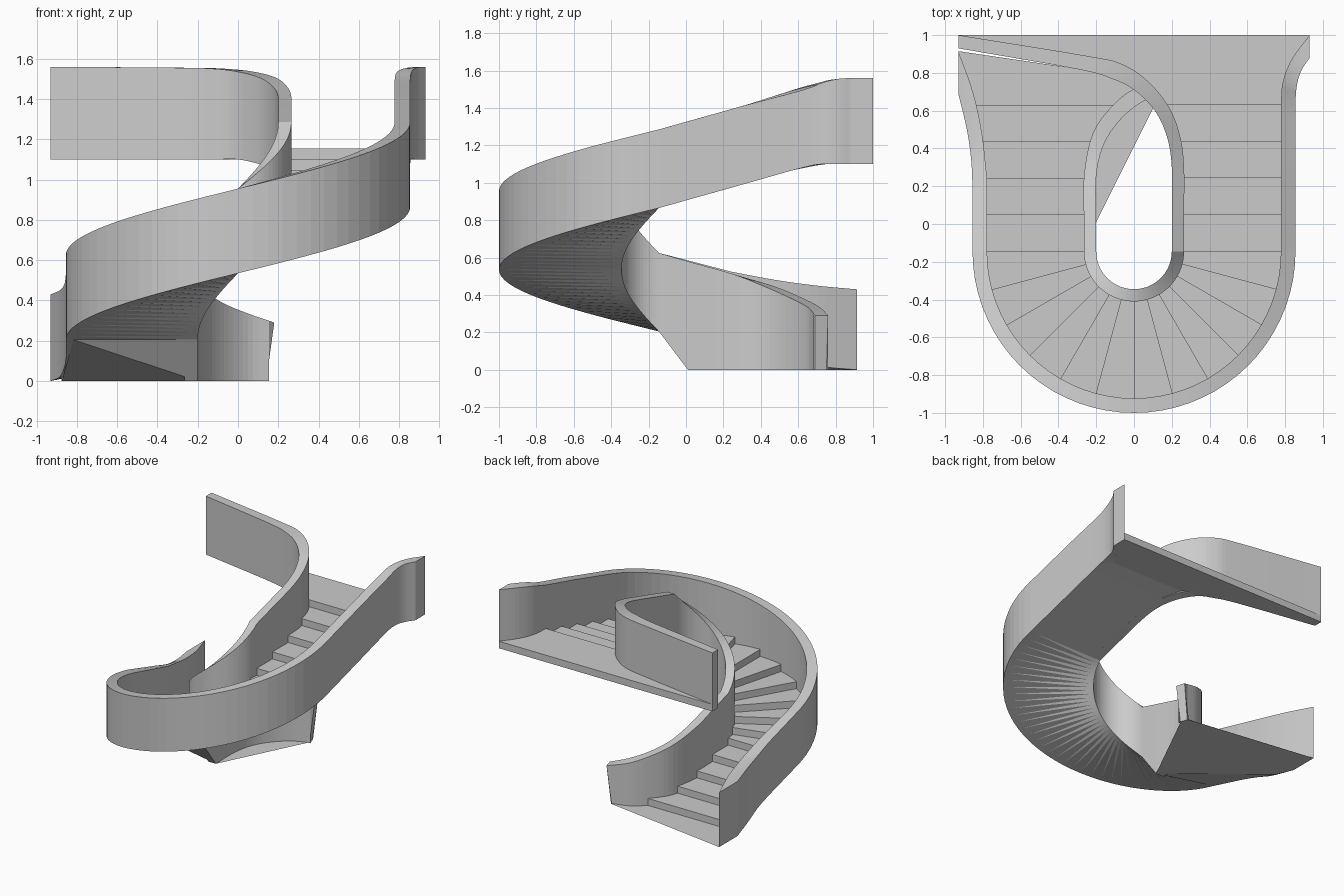
import bpy, bmesh, math
from mathutils import Vector

cube = bpy.data.objects.get("Cube")
if cube:
    bpy.data.objects.remove(cube)

CY = -0.145            # centre of the half-turn
RISE = 0.055           # height of one step
RUN = 0.194            # depth of a straight step
R_OUT, R_IN = (0.855, 0.778), (0.2, 0.265)   # wall face radii
SLOPE = RISE / RUN

mat = bpy.data.materials.new("plaster_grey")
mat.use_nodes = True
mat.diffuse_color = (0.6, 0.6, 0.6, 1)
mat.node_tree.nodes["Principled BSDF"].inputs["Base Color"].default_value = (0.6, 0.6, 0.6, 1)


def make(name, verts, faces, closed=False):
    me = bpy.data.meshes.new(name)
    me.from_pydata([tuple(v) for v in verts], [], faces)
    if closed:
        bm = bmesh.new()
        bm.from_mesh(me)
        bmesh.ops.recalc_face_normals(bm, faces=bm.faces[:])
        bm.to_mesh(me)
        bm.free()
    me.materials.append(mat)
    ob = bpy.data.objects.new(name, me)
    bpy.context.collection.objects.link(ob)
    return ob


def smooth(rows, n=5):
    """Catmull-Rom resampling of wall stations."""
    rows = [Vector(r) for r in rows]
    ext = [2 * rows[0] - rows[1]] + rows + [2 * rows[-1] - rows[-2]]
    out = []
    for a, b, c, d in zip(ext, ext[1:], ext[2:], ext[3:]):
        for k in range(n):
            t = k / n
            out.append(0.5 * (2 * b + (c - a) * t + (2 * a - 5 * b + 4 * c - d) * t * t
                              + (3 * b - a - 3 * c + d) * t ** 3))
    return out + [rows[-1]]


def half_turn(r, n=36):
    """Stations around the half-turn: two face points, bottom and top."""
    out = []
    for k in range(n + 1):
        a = math.pi * (1 + k / n)
        z = 0.205 + 0.66 * k / n
        out.append(Vector((r[0] * math.cos(a), CY + r[0] * math.sin(a),
                           r[1] * math.cos(a), CY + r[1] * math.sin(a), z, z + 0.42)))
    return out


def wall(name, rows, lean=0.0):
    verts, faces = [], []
    for ax, ay, bx, by, zb, zt in rows:
        zb = max(zb, 0)
        verts += [[ax, ay, zb], [bx, by, zb], [bx, by, zt], [ax, ay, zt]]
    for i in (0, 1):
        verts[i][0] -= lean
    for k in range(len(rows) - 1):
        for j in range(4):
            a, b = 4 * k + j, 4 * k + (j + 1) % 4
            faces.append((a, b, b + 4, a + 4))
    e = len(verts)
    faces += [(0, 1, 2, 3), (e - 4, e - 3, e - 2, e - 1)]
    return make(name, verts, faces, True)


# Outer wall: flares out at both ends
outer_low = smooth([
    (-0.93, 0.69, -0.93, 0.915, 0, 0.43),
    (-0.885, 0.5, -0.853, 0.70, 0.02, 0.45),
    (-0.862, 0.34, -0.805, 0.48, 0.068, 0.48),
    (-0.855, 0.2, -0.778, 0.24, 0.108, 0.525)])
outer_high = smooth([
    (0.855, 0.3, 0.778, 0.3, 0.99, 1.41),
    (0.855, 0.62, 0.778, 0.62, 1.08, 1.495),
    (0.862, 0.73, 0.79, 0.76, 1.1, 1.535),
    (0.885, 0.81, 0.84, 0.88, 1.1, 1.555),
    (0.93, 0.88, 0.93, 1.0, 1.1, 1.56)])
outer = outer_low + half_turn(R_OUT) + outer_high
wall("outer_wall", outer)

# Inner wall: hooks around the open well at bottom and top
inner_low = smooth([
    (0.18, 0.69, 0.16, 0.76, 0, 0.29),
    (0.05, 0.65, 0.0, 0.715, 0, 0.335),
    (-0.07, 0.555, -0.12, 0.62, 0, 0.385),
    (-0.16, 0.42, -0.22, 0.475, 0, 0.445),
    (-0.2, 0.25, -0.265, 0.25, 0, 0.512),
    (-0.2, 0.01, -0.265, 0.01, 0, 0.58)])
inner_high = smooth([
    (0.2, 0.05, 0.265, 0.05, 0.92, 1.34),
    (0.2, 0.3, 0.265, 0.3, 0.99, 1.41),
    (0.175, 0.46, 0.245, 0.46, 1.04, 1.46),
    (0.11, 0.6, 0.19, 0.61, 1.075, 1.505),
    (0.0, 0.71, 0.08, 0.75, 1.1, 1.535),
    (-0.12, 0.77, -0.06, 0.845, 1.1, 1.55),
    (-0.3, 0.82, -0.25, 0.89, 1.1, 1.555),
    (-0.93, 0.93, -0.93, 1.0, 1.1, 1.56)])
inner = inner_low + half_turn(R_IN) + inner_high
wall("inner_wall", inner, 0.04)


def mid(row):
    return ((row[0] + row[2]) / 2, (row[1] + row[3]) / 2)


def x_at(rows, y):
    """Wall centre line x at a given y on a straight flight."""
    pts = sorted((mid(r) for r in rows), key=lambda p: p[1])
    for (xa, ya), (xb, yb) in zip(pts, pts[1:]):
        if ya <= y <= yb and yb > ya:
            return xa + (xb - xa) * (y - ya) / (yb - ya)
    return pts[0][0] if y < pts[0][1] else pts[-1][0]


RO, RI = sum(R_OUT) / 2, sum(R_IN) / 2


def across(y, o_rows, i_rows):
    return (x_at(o_rows, y), y), (x_at(i_rows, y), y)


# Riser lines: four straight, thirteen around the turn, four straight
lines = [across(CY + RUN * k, outer_low, inner_low) for k in (4, 3, 2, 1)]
for k in range(13):
    a = math.pi * (1 + k / 12)
    c, s = math.cos(a), math.sin(a)
    lines.append(((RO * c, CY + RO * s), (RI * c, CY + RI * s)))
lines += [across(CY + RUN * k, outer_high, inner_high) for k in (1, 2, 3, 4)]

verts, faces = [], []
for i, (o, n) in enumerate(lines):
    lo, hi = i * RISE, (i + 1) * RISE
    verts += [(*o, lo), (*n, lo), (*n, hi), (*o, hi)]
    b = 4 * i
    faces.append((b, b + 3, b + 2, b + 1))
    if i < len(lines) - 1:
        faces.append((b + 3, b + 4, b + 5, b + 2))
make("steps", verts, faces)

# Landing slab along the back
top_y = CY + 4 * RUN
plan = [lines[-1][0]] + [mid(r) for r in outer_high if mid(r)[1] > top_y + 0.01][:-1]
plan += [(0.93, 1.0), (-0.93, 1.0)]
plan += [mid(r) for r in reversed(inner_high) if mid(r)[1] > top_y + 0.01]
plan.append(lines[-1][1])
n = len(plan)
verts = [(x, y, z) for z in (1.1, 21 * RISE) for x, y in plan]
faces = [tuple(reversed(range(n))), tuple(range(n, 2 * n))]
faces += [(k, (k + 1) % n, n + (k + 1) % n, n + k) for k in range(n)]
make("landing", verts, faces, True)

# Floor plate at the foot of the stair
floor = [(-0.2, 0.01), (0.14, 0.69), (0.12, 0.76), (-0.93, 0.915), (-0.93, 0.69), (-0.875, 0.56)]
make("floor_plate", [(x, y, 0) for x, y in floor], [tuple(range(6))])

# Sloping underside
verts = [(-0.875, 0.56, 0), (-0.2, 0.01, 0)]
for ro, ri in zip(half_turn(R_OUT), half_turn(R_IN)):
    verts += [(*mid(ro), ro[4]), (*mid(ri), ri[4])]
for y in (0.05, 0.24, 0.43, 0.58, 0.69):
    o, i = across(y, outer_high, inner_high)
    z = min(1.1, 0.865 + (y - CY) * SLOPE)
    verts += [(*o, z), (*i, z)]
faces = []
for k in range(0, len(verts) - 2, 2):
    faces += [(k, k + 1, k + 2), (k + 1, k + 3, k + 2)]
make("underside", verts, faces)
